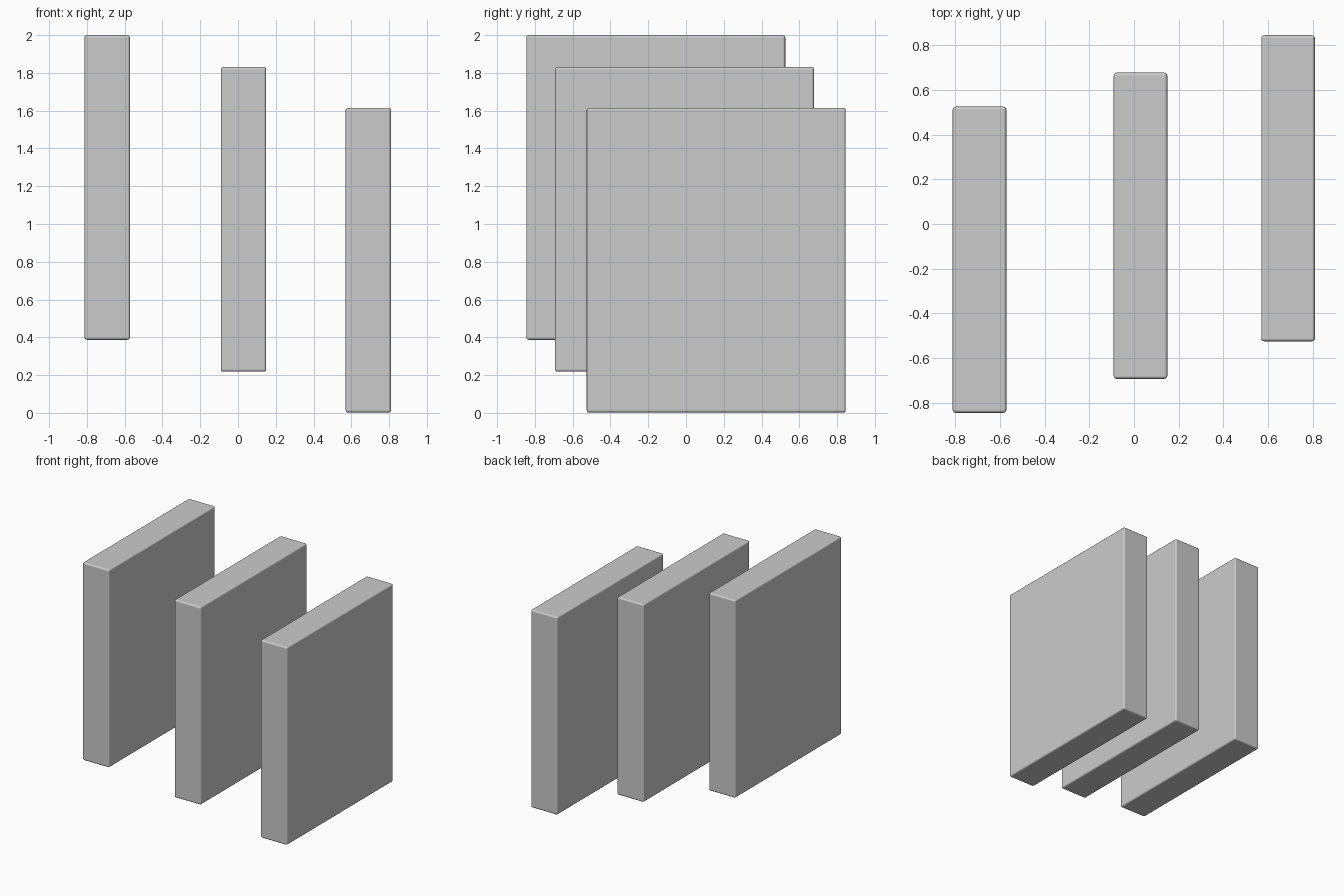
import bpy

if "Cube" in bpy.data.objects:
    bpy.data.objects.remove(bpy.data.objects["Cube"])

SIZE = (0.24, 1.371, 1.613)


def panel(name, centre):
    # Upright slab with finely rounded edges
    bpy.ops.mesh.primitive_cube_add(size=1, location=centre)
    ob = bpy.context.object
    ob.name = name
    ob.scale = SIZE
    bpy.ops.object.transform_apply(location=False, rotation=False, scale=True)
    bevel = ob.modifiers.new("rounded_edges", "BEVEL")
    bevel.width = 0.013
    bevel.segments = 3
    bevel.harden_normals = True
    bpy.ops.object.shade_smooth()
    return ob


# Three parallel panels stepping down and back from left to right
half = SIZE[2] / 2
panel("left_panel", (-0.692, -0.160, 2.0 - half))
panel("middle_panel", (0.029, -0.008, 1.831 - half))
panel("right_panel", (0.690, 0.160, half + 0.002))
